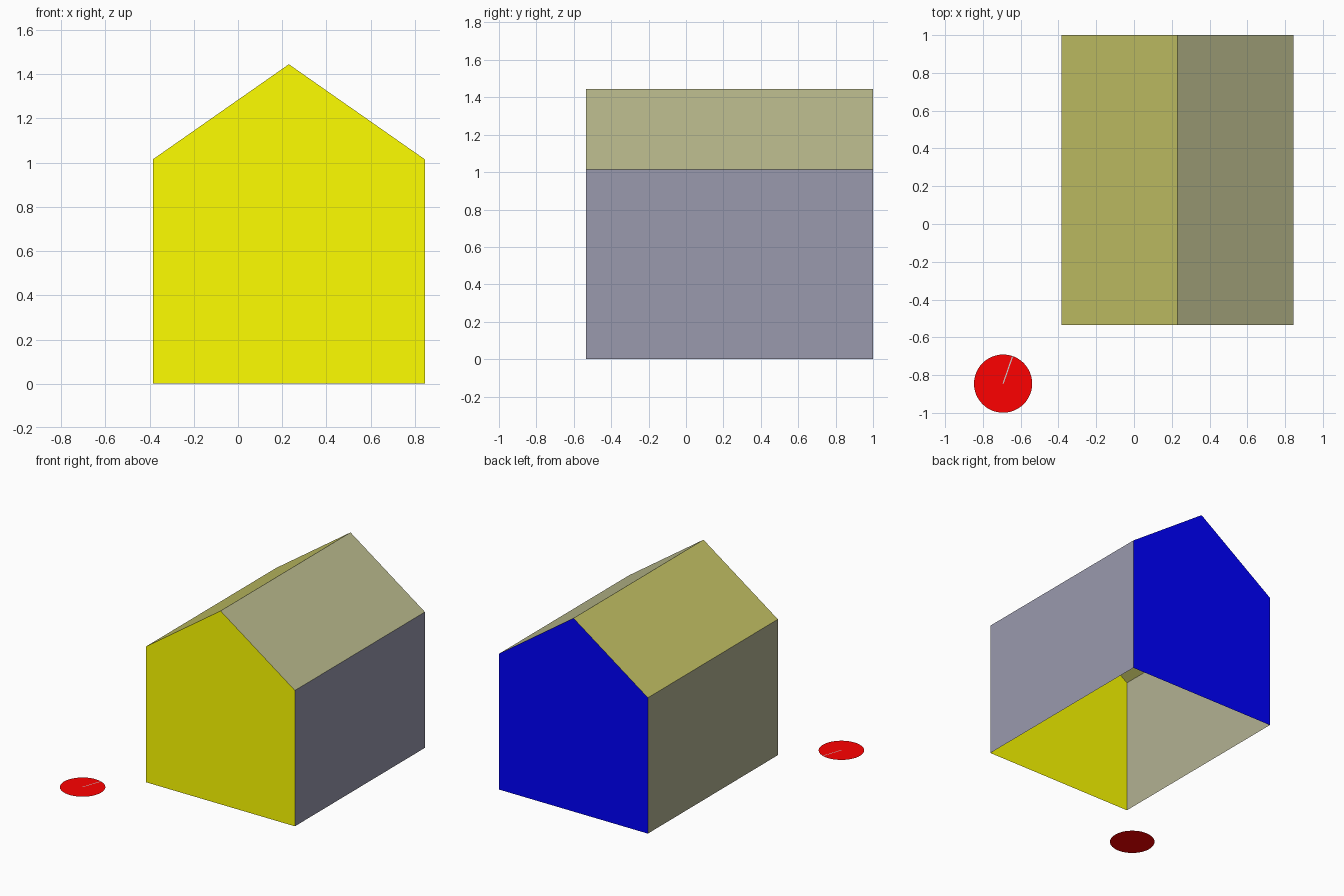
import bpy, math
from mathutils import Vector

if "Cube" in bpy.data.objects:
    bpy.data.objects.remove(bpy.data.objects["Cube"])

X0, XR, X1 = -0.385, 0.23, 0.845      # left wall, ridge, right wall
Y0, Y1 = -0.535, 1.0                  # front, back
ZE, ZR = 1.015, 1.445                 # eave, ridge


def part(name, verts, color):
    """One flat coloured panel."""
    mesh = bpy.data.meshes.new(name)
    mesh.from_pydata(verts, [], [range(len(verts))])
    obj = bpy.data.objects.new(name, mesh)
    bpy.context.collection.objects.link(obj)
    mat = bpy.data.materials.new(name + "_paint")
    mat.diffuse_color = (*color, 1)
    mat.use_nodes = True
    mat.node_tree.nodes["Principled BSDF"].inputs["Base Color"].default_value = mat.diffuse_color
    mesh.materials.append(mat)
    return obj


# Cross-section of the house, running from the right foot over the roof
profile = [(X1, 0), (X1, ZE), (XR, ZR), (X0, ZE), (X0, 0)]

# Walls and roof slopes: profile edges swept from front to back, open underneath
panels = [("right_wall", (0.32, 0.32, 0.42)), ("right_roof", (0.50, 0.50, 0.27)),
          ("left_roof", (0.55, 0.54, 0.13)), ("left_wall", (0.45, 0.44, 0.29))]
for (name, color), (xa, za), (xb, zb) in zip(panels, profile, profile[1:]):
    part(name, [(xa, Y0, za), (xa, Y1, za), (xb, Y1, zb), (xb, Y0, zb)], color)

# Gable ends
part("front_gable", [(x, Y0, z) for x, z in profile], (1, 1, 0))
part("back_gable", [(x, Y1, z) for x, z in reversed(profile)], (0, 0, 1))

# Round flat marker on the ground with a thin pale hand
cx, cy, r = -0.693, -0.845, 0.154
part("ground_disc", [(cx + r * math.cos(a), cy + r * math.sin(a), 0)
                     for a in (math.tau * i / 48 for i in range(48))], (1, 0, 0))
tip = Vector((0.05, 0.144, 0))
side = Vector((-tip.y, tip.x, 0)).normalized() * 0.003
c = Vector((cx, cy, 0.001))
part("disc_hand", [c - side, c + tip - side, c + tip + side, c + side], (0.6, 0.6, 0.6))
